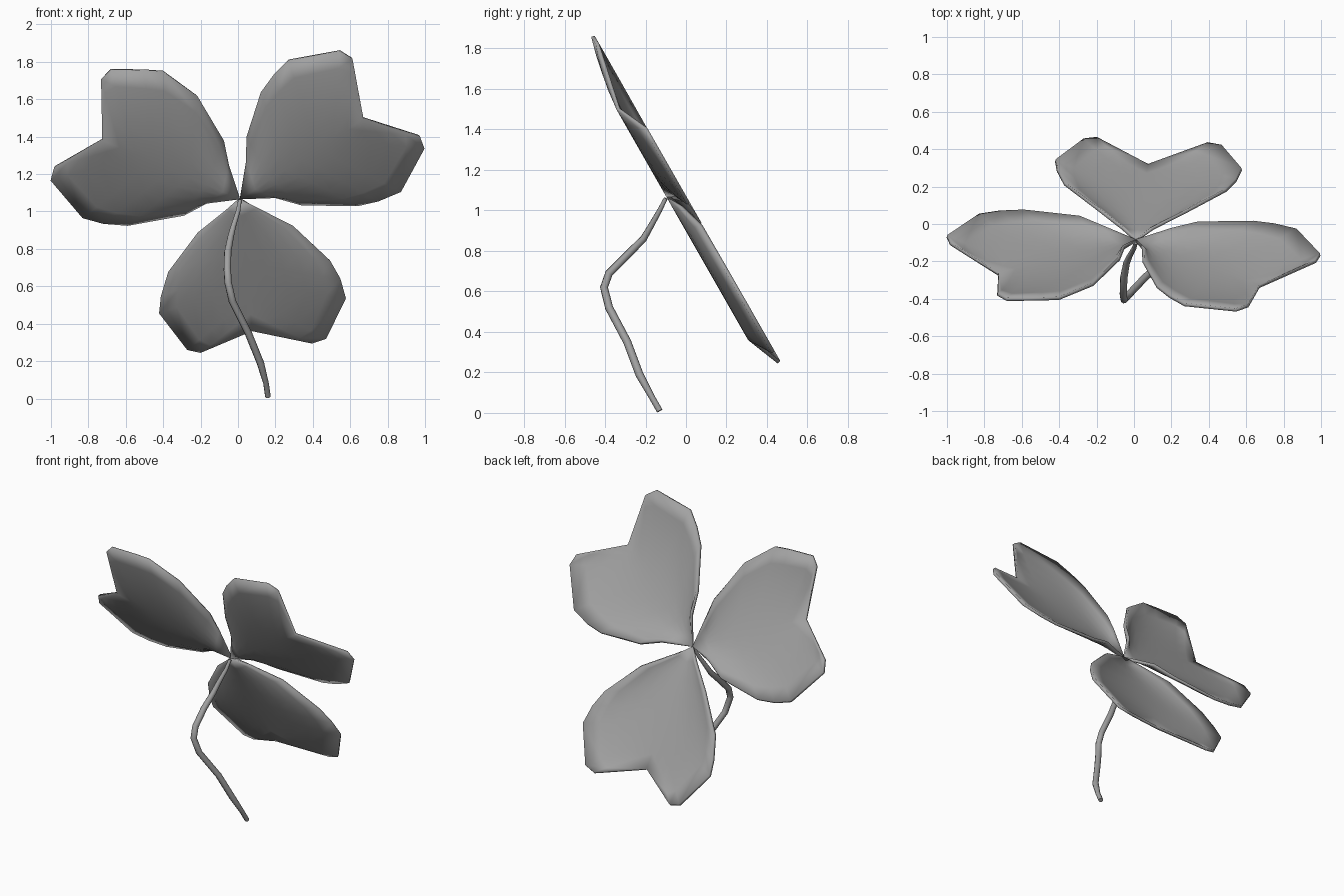
import bpy
import bmesh
import math
from mathutils import Vector

default_cube = bpy.data.objects.get("Cube")
if default_cube:
    bpy.data.objects.remove(default_cube, do_unlink=True)

# Single plain grey for the whole plant
grey = bpy.data.materials.new("soft grey")
grey.use_nodes = True
colour = (0.36, 0.36, 0.36, 1)
grey.diffuse_color = colour
grey.node_tree.nodes["Principled BSDF"].inputs["Base Color"].default_value = colour

CENTRE = Vector((0.01, 1.07))   # where the leaflets meet, as x and z
CUP = 0.08                      # how far the midrib sinks towards the front
COLUMNS = 5                     # strips across each half of a leaflet


def finish(obj, angle):
    """Select the object alone and smooth its shallow edges."""
    bpy.ops.object.select_all(action='DESELECT')
    obj.select_set(True)
    bpy.context.view_layer.objects.active = obj
    if obj.type == 'CURVE':
        bpy.ops.object.convert(target='MESH')
        obj = bpy.context.object
    bpy.ops.object.shade_smooth_by_angle(angle=math.radians(angle))


def on_leaf_plane(point, sink):
    """Place an x, z point on the tilted plane, sunk towards the front."""
    return Vector((point.x, -0.571 * (point.y - 1.055) - sink, point.y))


def leaflet(name, side_a, side_b, notch):
    """Cupped heart-shaped leaflet: rows run from margin to midrib to margin."""
    side_a = [Vector(p) for p in side_a]
    side_b = [Vector(p) for p in side_b]
    notch = Vector(notch)
    bm = bmesh.new()
    base = bm.verts.new(on_leaf_plane(CENTRE, CUP))
    tip = bm.verts.new(on_leaf_plane(notch, CUP))
    rows = []
    for i, (a, b) in enumerate(zip(side_a, side_b)):
        rib = CENTRE.lerp(notch, (i + 1) / (len(side_a) + 1))
        row = []
        for c in range(-COLUMNS, COLUMNS + 1):
            t = abs(c) / COLUMNS
            edge = a if c < 0 else b
            margin = CUP * math.exp(-((edge - CENTRE).length / 0.13) ** 2)
            sink = CUP + (margin - CUP) * t * t
            row.append(bm.verts.new(on_leaf_plane(rib.lerp(edge, t), sink)))
        rows.append(row)
    for c in range(2 * COLUMNS):
        bm.faces.new((base, rows[0][c], rows[0][c + 1]))
        bm.faces.new((rows[-1][c + 1], rows[-1][c], tip))
        for low, high in zip(rows, rows[1:]):
            bm.faces.new((low[c + 1], low[c], high[c], high[c + 1]))
    bmesh.ops.recalc_face_normals(bm, faces=bm.faces)
    mesh = bpy.data.meshes.new(name)
    bm.to_mesh(mesh)
    bm.free()
    mesh.materials.append(grey)
    obj = bpy.data.objects.new(name, mesh)
    bpy.context.collection.objects.link(obj)
    solid = obj.modifiers.new("thickness", 'SOLIDIFY')
    solid.thickness = 0.018
    solid.offset = 0
    finish(obj, 40)


# Leaflets: margins listed from the centre outwards
leaflet("right_leaflet",
        [(-.055, 1.25), (-.08, 1.38), (-.22, 1.62), (-.4, 1.75),
         (-.5, 1.757), (-.68, 1.76), (-.73, 1.71)],
        [(-.17, 1.05), (-.29, .985), (-.59, .93), (-.72, .94),
         (-.83, .97), (-1, 1.17), (-.98, 1.24)],
        (-.725, 1.385))
leaflet("left_leaflet",
        [(.05, 1.27), (.05, 1.4), (.125, 1.64), (.19, 1.73),
         (.27, 1.81), (.545, 1.86), (.61, 1.82)],
        [(.2, 1.08), (.34, 1.04), (.64, 1.035), (.75, 1.06),
         (.87, 1.11), (.995, 1.34), (.97, 1.405)],
        (.67, 1.5))
leaflet("lower_leaflet",
        [(-.06, 1.01), (-.21, .89), (-.37, .68), (-.41, .55),
         (-.42, .46), (-.27, .265), (-.2, .25)],
        [(.1, 1.02), (.29, .925), (.49, .74), (.545, .645),
         (.575, .54), (.47, .325), (.395, .3)],
        (.075, .365))

# Bent stem, thinner where it meets the leaflets
path = [(.01, -.1, 1.06), (0, -.13, 1), (-.025, -.175, .92), (-.04, -.21, .86),
        (-.055, -.29, .78), (-.057, -.38, .69), (-.053, -.405, .62),
        (-.03, -.38, .52), (.055, -.29, .35), (.12, -.23, .19),
        (.15, -.17, .08), (.16, -.13, .01)]
curve = bpy.data.curves.new("stem", 'CURVE')
curve.dimensions = '3D'
curve.bevel_depth = 0.02
curve.bevel_resolution = 2
curve.use_fill_caps = True
spline = curve.splines.new('POLY')
spline.points.add(len(path) - 1)
for i, (point, position) in enumerate(zip(spline.points, path)):
    point.co = (*position, 1)
    point.radius = min(0.5 + 0.13 * i, 1) if i < len(path) - 2 else 0.75
curve.materials.append(grey)
stem = bpy.data.objects.new("stem", curve)
bpy.context.collection.objects.link(stem)
finish(stem, 50)
